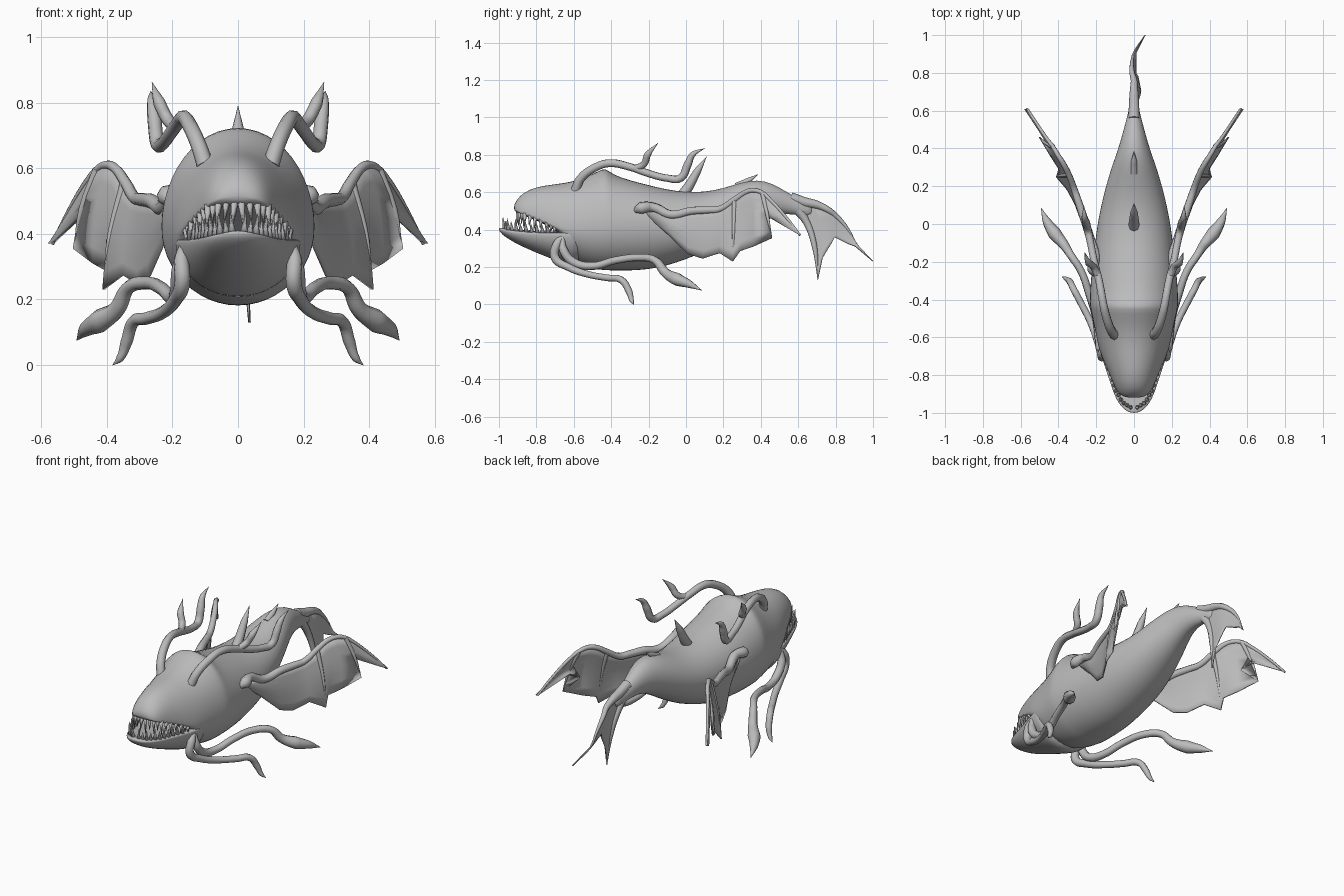
import bpy, bmesh, math
from mathutils import Vector, Matrix

if "Cube" in bpy.data.objects:
    bpy.data.objects.remove(bpy.data.objects["Cube"])

GREY = (0.5, 0.5, 0.5, 1.0)
skin = bpy.data.materials.new("plain_grey")
skin.use_nodes = True
skin.diffuse_color = GREY
skin.node_tree.nodes["Principled BSDF"].inputs["Base Color"].default_value = GREY


def finish(name, mesh, smooth=True):
    """Link a mesh, give it the skin material and its shading."""
    obj = bpy.data.objects.new(name, mesh)
    bpy.context.collection.objects.link(obj)
    mesh.materials.clear()
    mesh.materials.append(skin)
    for poly in mesh.polygons:
        poly.use_smooth = smooth
        poly.material_index = 0
    return obj


def from_bmesh(name, bm, smooth=True):
    bmesh.ops.recalc_face_normals(bm, faces=bm.faces)
    mesh = bpy.data.meshes.new(name)
    bm.to_mesh(mesh)
    bm.free()
    return finish(name, mesh, smooth)


def loft(name, stations, sides=24):
    """Skin oval rings; each station is y, bottom, widest height, top, half width."""
    bm = bmesh.new()
    rings = []
    for y, low, mid, high, width in stations:
        ring = []
        for i in range(sides):
            a = math.tau * i / sides
            reach = high - mid if math.sin(a) > 0 else mid - low
            ring.append(bm.verts.new((width * math.cos(a), y, mid + reach * math.sin(a))))
        rings.append(ring)
    for r, s in zip(rings, rings[1:]):
        for i in range(sides):
            j = (i + 1) % sides
            bm.faces.new((r[i], r[j], s[j], s[i]))
    bm.faces.new(rings[0])
    bm.faces.new(rings[-1])
    obj = from_bmesh(name, bm)
    obj.modifiers.new("smooth", "SUBSURF").levels = 1
    return obj


def tube(name, points, side=1):
    """Tapering tube; each point is x, y, z, radius."""
    curve = bpy.data.curves.new(name, "CURVE")
    curve.dimensions = "3D"
    curve.bevel_depth = 1.0
    curve.bevel_resolution = 2
    curve.resolution_u = 6
    curve.use_fill_caps = True
    spline = curve.splines.new("BEZIER")
    spline.bezier_points.add(len(points) - 1)
    for p, (x, y, z, r) in zip(spline.bezier_points, points):
        p.co = (x * side, y, z)
        p.radius = r
        p.handle_left_type = p.handle_right_type = "AUTO"
    helper = bpy.data.objects.new(name + "_path", curve)
    bpy.context.collection.objects.link(helper)
    bpy.context.view_layer.update()
    graph = bpy.context.evaluated_depsgraph_get()
    mesh = bpy.data.meshes.new_from_object(helper.evaluated_get(graph))
    bpy.data.objects.remove(helper)
    return finish(name, mesh)


def membrane(name, upper, lower, side=1, bulge=0.0, rows=6):
    """Thin web stretched between two edges of equal point count."""
    bm = bmesh.new()
    grid = []
    for a, b in zip(upper, lower):
        line = []
        for k in range(rows + 1):
            t = k / rows
            p = Vector(a).lerp(Vector(b), t)
            p.x += bulge * math.sin(math.pi * t)
            p.x *= side
            line.append(bm.verts.new(p))
        grid.append(line)
    for a, b in zip(grid, grid[1:]):
        for k in range(rows):
            bm.faces.new((a[k], a[k + 1], b[k + 1], b[k]))
    bmesh.ops.remove_doubles(bm, verts=bm.verts, dist=0.0005)
    obj = from_bmesh(name, bm)
    solid = obj.modifiers.new("thickness", "SOLIDIFY")
    solid.thickness = 0.008
    solid.offset = 0
    return obj


def along(points, t):
    f = t * (len(points) - 1)
    i = min(int(f), len(points) - 2)
    return Vector(points[i]).lerp(Vector(points[i + 1]), f - i)


def teeth(name, lip, count, front, back, direction):
    """Row of cone teeth on both sides of a lip line."""
    bm = bmesh.new()
    for side in (1, -1):
        for i in range(count):
            t = (i + 0.4) / count
            size = front + (back - front) * t
            if i % 2:
                size *= 0.75
            p = along(lip, t)
            p.x *= side
            aim = Vector((side * 0.1, -0.12, direction))
            turn = aim.to_track_quat("Z", "Y").to_matrix().to_4x4()
            place = Matrix.Translation(p + aim.normalized() * size * 0.4) @ turn
            bmesh.ops.create_cone(bm, cap_ends=True, segments=6, radius1=0.014,
                                  radius2=0.001, depth=size, matrix=place)
    return from_bmesh(name, bm)


# Body with upper jaw, and the separate lower jaw
loft("body", [
    (-.92, .505, .515, .53, .04), (-.905, .49, .50, .56, .075), (-.87, .475, .485, .60, .10),
    (-.80, .45, .46, .63, .128), (-.72, .41, .42, .642, .165), (-.665, .375, .40, .65, .185),
    (-.63, .24, .40, .655, .195), (-.55, .20, .41, .675, .21), (-.47, .185, .415, .715, .228),
    (-.43, .18, .42, .735, .236), (-.40, .18, .42, .70, .236), (-.30, .178, .42, .665, .232),
    (-.20, .185, .42, .64, .22), (-.10, .205, .42, .615, .208), (0, .24, .425, .602, .195),
    (.10, .28, .44, .602, .175), (.20, .335, .475, .622, .15), (.30, .395, .52, .655, .12),
    (.38, .445, .55, .668, .09), (.46, .48, .56, .65, .066), (.54, .485, .545, .60, .044),
    (.62, .475, .51, .555, .024), (.68, .47, .50, .535, .012)])
loft("lower_jaw", [
    (-1.0, .395, .402, .41, .02), (-.985, .375, .395, .41, .05), (-.95, .35, .39, .405, .082),
    (-.90, .32, .385, .40, .108), (-.80, .275, .38, .39, .14), (-.70, .235, .38, .39, .175),
    (-.62, .205, .38, .39, .195), (-.54, .195, .38, .39, .20)])

# Teeth
teeth("upper_teeth", [(0, -.9, .50), (.055, -.89, .50), (.09, -.86, .48), (.115, -.8, .46),
                      (.145, -.73, .43), (.16, -.69, .41)], 11, .105, .05, -1)
teeth("lower_teeth", [(.01, -.975, .40), (.06, -.945, .395), (.095, -.88, .39),
                      (.12, -.8, .385), (.15, -.72, .385)], 11, .075, .07, 1)

# Spikes on the back
tube("back_spike", [(0, -.02, .58, .03), (0, .02, .64, .026), (0, .06, .71, .02), (0, .11, .79, .001)])
tube("rear_back_spike", [(0, .27, .63, .02), (0, .33, .66, .016), (0, .385, .695, .001)])

# Paired feelers and fins
fin_top = [(.20, -.22, .50), (.23, -.08, .48), (.265, .03, .50), (.295, .12, .505), (.315, .18, .51),
           (.345, .26, .56), (.375, .32, .60), (.40, .36, .61), (.43, .41, .595), (.46, .45, .56),
           (.52, .54, .46), (.565, .61, .37)]
fin_bottom = [(.20, -.19, .46), (.23, -.08, .36), (.27, .01, .27), (.30, .09, .245), (.35, .18, .275),
              (.41, .25, .23), (.395, .29, .285), (.44, .36, .31), (.50, .46, .355),
              (.435, .39, .43), (.46, .45, .465), (.565, .61, .37)]
for label, side in (("left", 1), ("right", -1)):
    tube(label + "_antenna", [
        (.10, -.59, .61, .026), (.12, -.565, .67, .024), (.15, -.48, .735, .023),
        (.165, -.41, .755, .022), (.185, -.30, .735, .021), (.21, -.20, .70, .02),
        (.23, -.10, .675, .02), (.245, -.03, .675, .022), (.255, .01, .75, .022),
        (.262, .035, .80, .016), (.266, .10, .835, .001)], side)
    tube(label + "_antenna_branch", [
        (.19, -.28, .725, .018), (.215, -.225, .75, .019), (.24, -.205, .80, .019),
        (.262, -.15, .862, .001)], side)
    tube(label + "_short_feeler", [
        (.165, -.655, .37, .012), (.172, -.69, .32, .024), (.17, -.70, .25, .024),
        (.19, -.63, .20, .021), (.23, -.52, .16, .019), (.28, -.42, .142, .019),
        (.32, -.345, .13, .019), (.34, -.305, .07, .018), (.36, -.29, .02, .012),
        (.382, -.28, 0, .001)], side)
    tube(label + "_long_feeler", [
        (.17, -.66, .36, .012), (.18, -.655, .29, .024), (.185, -.60, .225, .024),
        (.20, -.50, .205, .021), (.235, -.38, .235, .02), (.28, -.25, .25, .02),
        (.335, -.165, .235, .021), (.37, -.11, .17, .026), (.42, -.05, .135, .036),
        (.46, .01, .112, .024), (.492, .085, .075, .001)], side)
    membrane(label + "_fin_web", fin_top, fin_bottom, side, 0.012)
    arm = [(.20, -.27, .50, .016), (.215, -.24, .515, .032), (.205, -.18, .52, .026)]
    arm += [(x, y, z, .024 - .0018 * i) for i, (x, y, z) in enumerate(fin_top[1:])]
    tube(label + "_fin_arm", arm, side)
    # Rays running down the web
    for n in (5, 8):
        a, b = Vector(fin_top[n]), Vector(fin_bottom[n])
        mid = a.lerp(b, 0.5) + Vector((.012, 0, 0))
        tube(label + "_fin_ray_" + str(n), [(*a, .014), (*mid, .009), (*b, .001)], side)

# Tail fin
tail_top = [(0, .56, .57), (0, .64, .545), (0, .69, .535), (0, .72, .525), (0, .76, .505),
            (-.01, .80, .475), (-.012, .84, .435), (-.01, .87, .395), (0, .91, .325), (.058, 1, .23)]
tail_bottom = [(0, .57, .50), (.005, .64, .43), (.02, .68, .32), (.035, .705, .13), (.03, .73, .25),
               (.02, .78, .33), (.01, .795, .36), (.01, .865, .325), (.01, .905, .31), (.058, 1, .23)]
membrane("tail_web", tail_top, tail_bottom)
tube("tail_upper_lobe", [(*p, .03 - .0032 * i) for i, p in enumerate(tail_top)])
tube("tail_lower_lobe", [(0, .58, .53, .03), (.005, .645, .44, .02), (.02, .685, .32, .015),
                         (.035, .705, .13, .001)])
